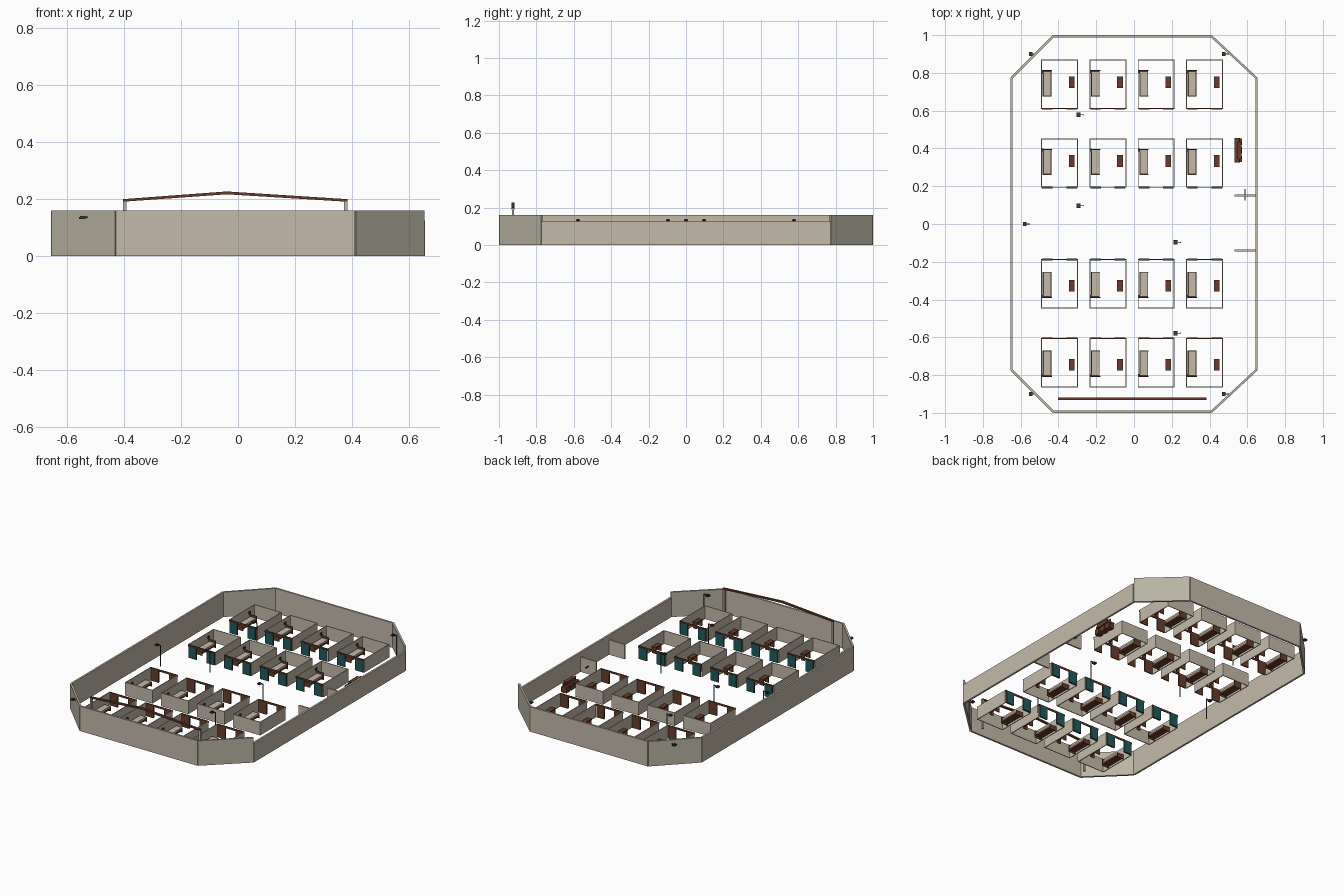
import bpy, bmesh, math
from mathutils import Matrix, Vector

if "Cube" in bpy.data.objects:
    bpy.data.objects.remove(bpy.data.objects["Cube"])


def material(name, rgb):
    m = bpy.data.materials.new(name)
    m.diffuse_color = (*rgb, 1)
    m.use_nodes = True
    m.node_tree.nodes["Principled BSDF"].inputs["Base Color"].default_value = m.diffuse_color
    return m


BEIGE = material("wall_beige", (0.55, 0.49, 0.40))
OLIVE = material("corner_stone", (0.49, 0.46, 0.37))
BROWN = material("dark_wood", (0.14, 0.046, 0.024))
TEAL = material("teal_panel", (0.017, 0.10, 0.105))
DARK = material("lamp_metal", (0.05, 0.045, 0.038))


class Part:
    """Collects boxes and cylinders into one named mesh."""

    def __init__(self, name, mat):
        self.name, self.mat, self.bm = name, mat, bmesh.new()

    def box(self, x0, x1, y0, y1, z0, z1):
        c = Vector(((x0 + x1) / 2, (y0 + y1) / 2, (z0 + z1) / 2))
        s = Matrix.Diagonal((abs(x1 - x0), abs(y1 - y0), abs(z1 - z0), 1))
        bmesh.ops.create_cube(self.bm, size=1, matrix=Matrix.Translation(c) @ s)

    def bar(self, p, q, thick, z0, z1):
        """Upright slab running from p to q in plan."""
        p, q = Vector(p), Vector(q)
        d, c = q - p, (p + q) / 2
        mat = (Matrix.Translation((c.x, c.y, (z0 + z1) / 2))
               @ Matrix.Rotation(math.atan2(d.y, d.x), 4, 'Z')
               @ Matrix.Diagonal((d.length, thick, z1 - z0, 1)))
        bmesh.ops.create_cube(self.bm, size=1, matrix=mat)

    def rod(self, x, y, z0, z1, r, n=8):
        bmesh.ops.create_cone(self.bm, cap_ends=True, segments=n, radius1=r, radius2=r,
                              depth=z1 - z0, matrix=Matrix.Translation((x, y, (z0 + z1) / 2)))

    def finish(self):
        me = bpy.data.meshes.new(self.name)
        self.bm.to_mesh(me)
        self.bm.free()
        me.materials.append(self.mat)
        ob = bpy.data.objects.new(self.name, me)
        bpy.context.collection.objects.link(ob)


# Perimeter wall: eight slabs, the +x side lower
H, T = 0.16, 0.012
ring = [(-0.427, -0.994), (0.41, -0.994), (0.649, -0.772), (0.649, 0.772),
        (0.41, 0.994), (-0.427, 0.994), (-0.649, 0.772), (-0.649, -0.772)]
straight, corner = Part("perimeter_wall", BEIGE), Part("corner_wall", OLIVE)
for i, p in enumerate(ring):
    part = corner if i % 2 else straight
    part.bar(p, ring[(i + 1) % 8], T, 0, 0.125 if i == 2 else H)
straight.finish()
corner.finish()

# Sixteen rooms, front openings facing the central aisle side
walls = Part("room_walls", BEIGE)
outer = Part("front_panels", TEAL)
inner = Part("panel_backs", BROWN)
lintel = Part("front_lintels", BROWN)
frame = Part("bed_frames", BROWN)
mattress = Part("mattresses", BEIGE)
desk = Part("desks", BROWN)
fixture = Part("wall_fixtures", DARK)
RH, W, D, t = 0.085, 0.195, 0.26, 0.005

for front, s in ((0.61, 1), (0.193, 1), (-0.187, -1), (-0.605, -1)):
    for x in (-0.492, -0.236, 0.02, 0.276):
        def put(part, u0, u1, v0, v1, z0, z1):
            part.box(x + u0, x + u1, front + s * v0, front + s * v1, z0, z1)

        # back and side walls
        put(walls, 0, W, D - t, D, 0, RH)
        put(walls, 0, t, 0.004, D - t, 0, RH)
        put(walls, W - t, W, 0.004, D - t, 0, RH)
        # front: two panels joined by a lintel
        for u in (0.006, W - 0.061):
            put(outer, u, u + 0.055, -0.004, 0.0, 0.002, 0.078)
            put(inner, u, u + 0.055, 0.0, 0.005, 0, 0.08)
        put(lintel, 0, W, -0.001, 0.004, 0.073, RH)
        # bed with head and foot boards
        put(frame, 0.008, 0.054, 0.07, 0.20, 0.010, 0.022)
        put(frame, 0.008, 0.058, 0.199, 0.204, 0, 0.045)
        put(frame, 0.008, 0.056, 0.066, 0.070, 0, 0.030)
        put(mattress, 0.012, 0.053, 0.071, 0.198, 0.022, 0.032)
        # desk: top on two side boards
        put(desk, 0.147, 0.177, 0.110, 0.171, 0.036, 0.042)
        put(desk, 0.148, 0.176, 0.112, 0.117, 0, 0.036)
        put(desk, 0.148, 0.176, 0.164, 0.169, 0, 0.036)
        put(desk, 0.172, 0.176, 0.117, 0.164, 0.008, 0.036)
        # small fixture on the side wall
        put(fixture, 0.002, 0.012, 0.190, 0.206, 0.050, 0.064)

for part in (walls, outer, inner, lintel, frame, mattress, desk, fixture):
    part.finish()

# Lamp posts: pole, arm and head pointing to -x
pole, head = Part("lamp_poles", DARK), Part("lamp_heads", DARK)
for x, y in ((-0.521, 0.9), (-0.521, -0.9), (0.501, 0.9), (0.501, -0.9), (-0.552, 0),
             (-0.268, 0.578), (-0.268, 0.097), (0.246, -0.097), (0.246, -0.578)):
    pole.rod(x, y, 0, 0.138, 0.003)
    pole.box(x - 0.02, x, y - 0.002, y + 0.002, 0.133, 0.138)
    head.box(x - 0.036, x - 0.016, y - 0.011, y + 0.011, 0.129, 0.136)
    head.box(x - 0.032, x - 0.020, y - 0.007, y + 0.007, 0.136, 0.140)
pole.finish()
head.finish()

# Entrance ridge beam on two posts
post = Part("ridge_posts", BEIGE)
for x in (-0.397, 0.377):
    post.box(x - 0.006, x + 0.006, -0.931, -0.919, 0, 0.194)
post.finish()
ridge = bpy.data.meshes.new("ridge_beam")
bm = bmesh.new()
profile = [(-0.403, 0.19), (-0.04, 0.216), (0.383, 0.19),
           (0.383, 0.199), (-0.04, 0.226), (-0.403, 0.199)]
face = bm.faces.new([bm.verts.new((x, -0.932, z)) for x, z in profile])
ext = bmesh.ops.extrude_face_region(bm, geom=[face])
bmesh.ops.translate(bm, vec=(0, 0.014, 0),
                    verts=[g for g in ext["geom"] if isinstance(g, bmesh.types.BMVert)])
bmesh.ops.recalc_face_normals(bm, faces=bm.faces)
bm.to_mesh(ridge)
bm.free()
ridge.materials.append(BROWN)
bpy.context.collection.objects.link(bpy.data.objects.new("ridge_beam", ridge))

# Side booth partitions against the low wall, with a small cross shelf
booth = Part("booth_partitions", BEIGE)
for y in (0.15, -0.14):
    booth.box(0.532, 0.645, y - 0.005, y + 0.005, 0, 0.095)
booth.finish()
shelf = Part("booth_handle", DARK)
shelf.box(0.584, 0.590, 0.125, 0.185, 0.048, 0.054)
shelf.finish()

# Stepped cabinet by the wall
cab = Part("cabinet", BROWN)
cab.box(0.532, 0.562, 0.325, 0.455, 0.038, 0.044)
cab.box(0.556, 0.562, 0.325, 0.455, 0, 0.062)
for y in (0.327, 0.373, 0.419):
    cab.box(0.534, 0.572, y, y + 0.034, 0.004, 0.038)
cab.box(0.545, 0.570, 0.345, 0.435, 0.044, 0.066)
cab.finish()
